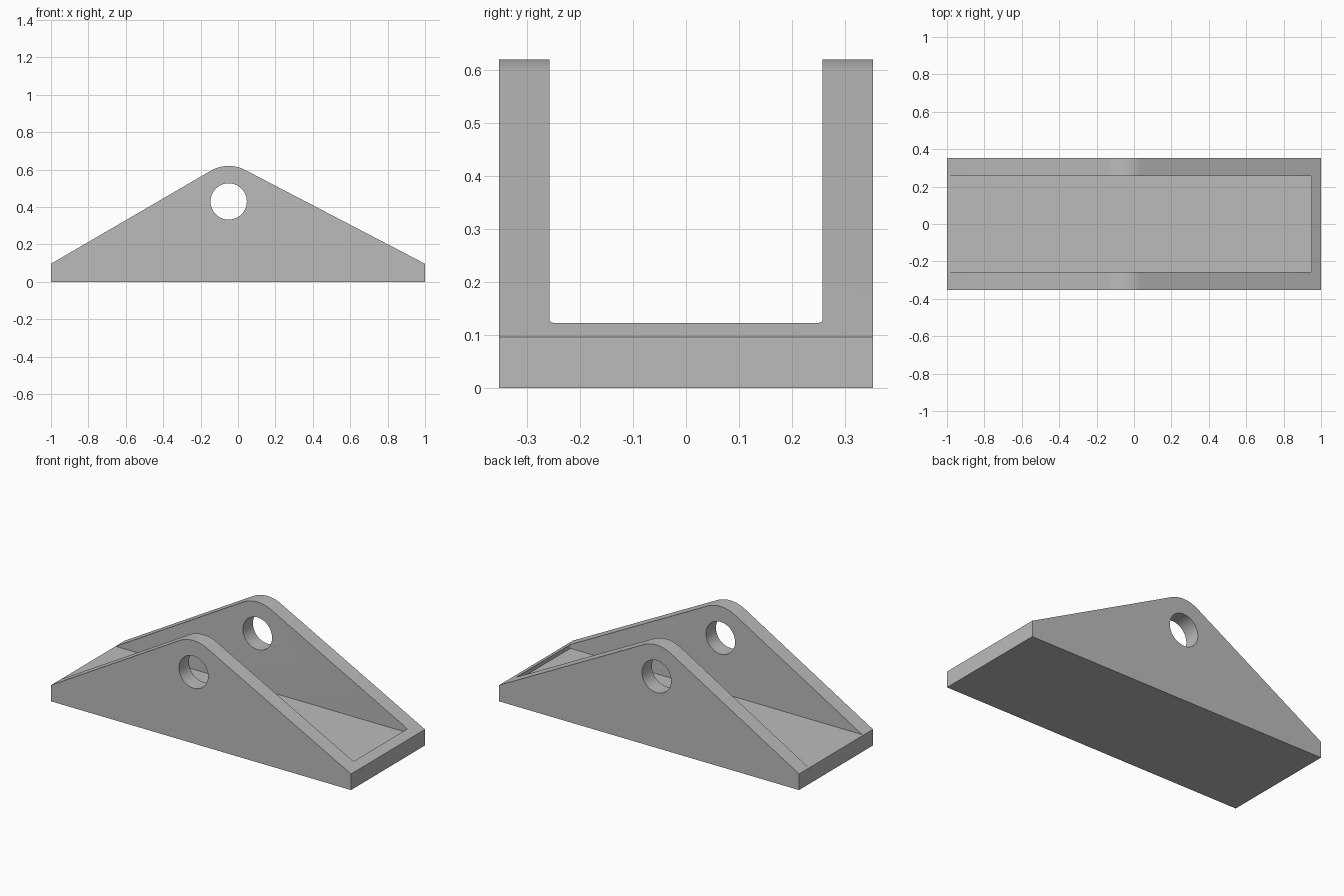
import bpy
import bmesh
from math import atan2, asin, hypot, cos, sin, pi, radians

cube = bpy.data.objects.get("Cube")
if cube:
    bpy.data.objects.remove(cube, do_unlink=True)

HALF_LENGTH, HALF_WIDTH, END_HEIGHT = 1.0, 0.352, 0.097
PIVOT_X, PIVOT_Z = -0.05, 0.43
TOP_RADIUS, HOLE_RADIUS = 0.19, 0.097
SLOT_HALF_WIDTH, SLOT_END, FLOOR = 0.257, 0.95, 0.10


def arc(radius, start, end, steps):
    return [(PIVOT_X + radius * cos(start + (end - start) * i / steps),
             PIVOT_Z + radius * sin(start + (end - start) * i / steps))
            for i in range(steps + 1)]


def tangent_slope(end_x):
    # Slope of the line from an end's top edge that touches the rounded top
    dx, dz = abs(PIVOT_X - end_x), PIVOT_Z - END_HEIGHT
    return atan2(dz, dx) + asin(TOP_RADIUS / hypot(dx, dz))


def prism(name, outline, half_width):
    # Extrude an x-z outline across y
    bm = bmesh.new()
    face = bm.faces.new([bm.verts.new((x, -half_width, z)) for x, z in outline])
    moved = bmesh.ops.extrude_face_region(bm, geom=[face])["geom"]
    bmesh.ops.translate(bm, vec=(0, 2 * half_width, 0),
                        verts=[v for v in moved if isinstance(v, bmesh.types.BMVert)])
    bmesh.ops.recalc_face_normals(bm, faces=bm.faces)
    mesh = bpy.data.meshes.new(name)
    bm.to_mesh(mesh)
    bm.free()
    obj = bpy.data.objects.new(name, mesh)
    bpy.context.collection.objects.link(obj)
    return obj


# Bracket body: sloped sides tangent to a rounded top
left_slope, right_slope = tangent_slope(-HALF_LENGTH), tangent_slope(HALF_LENGTH)
top_arc = arc(TOP_RADIUS, pi / 2 - right_slope, pi / 2 + left_slope, 24)
body = prism("pivot_bracket",
             [(-HALF_LENGTH, 0), (HALF_LENGTH, 0), (HALF_LENGTH, END_HEIGHT)]
             + top_arc + [(-HALF_LENGTH, END_HEIGHT)], HALF_WIDTH)

# Slot between the two side plates, with a slightly rounded closed end
slot = prism("slot_cutter",
             [(-1.2, FLOOR), (SLOT_END, FLOOR), (SLOT_END, 1), (-1.2, 1)],
             SLOT_HALF_WIDTH)
bm = bmesh.new()
bm.from_mesh(slot.data)
corners = [e for e in bm.edges
           if all(v.co.x > 0 for v in e.verts)
           and abs(e.verts[0].co.z - e.verts[1].co.z) > 0.1]
bmesh.ops.bevel(bm, geom=corners, offset=0.01, segments=4, profile=0.5,
                affect='EDGES')
bm.to_mesh(slot.data)
bm.free()

# Pin hole through both side plates
hole = prism("hole_cutter", arc(HOLE_RADIUS, 0, 2 * pi, 64)[:-1], 0.6)

bpy.ops.object.select_all(action='DESELECT')
bpy.context.view_layer.objects.active = body
body.select_set(True)
for cutter in (slot, hole):
    cutter.hide_render = True
    mod = body.modifiers.new(cutter.name, 'BOOLEAN')
    mod.operation = 'DIFFERENCE'
    mod.solver = 'EXACT'
    mod.object = cutter
    bpy.ops.object.modifier_apply(modifier=mod.name)
    bpy.data.objects.remove(cutter, do_unlink=True)

# One grey finish
grey = bpy.data.materials.new("plain_grey")
grey.use_nodes = True
colour = (0.5, 0.5, 0.5, 1)
grey.diffuse_color = colour
grey.node_tree.nodes["Principled BSDF"].inputs["Base Color"].default_value = colour
body.data.materials.clear()
body.data.materials.append(grey)

bpy.ops.object.shade_smooth_by_angle(angle=radians(25))
